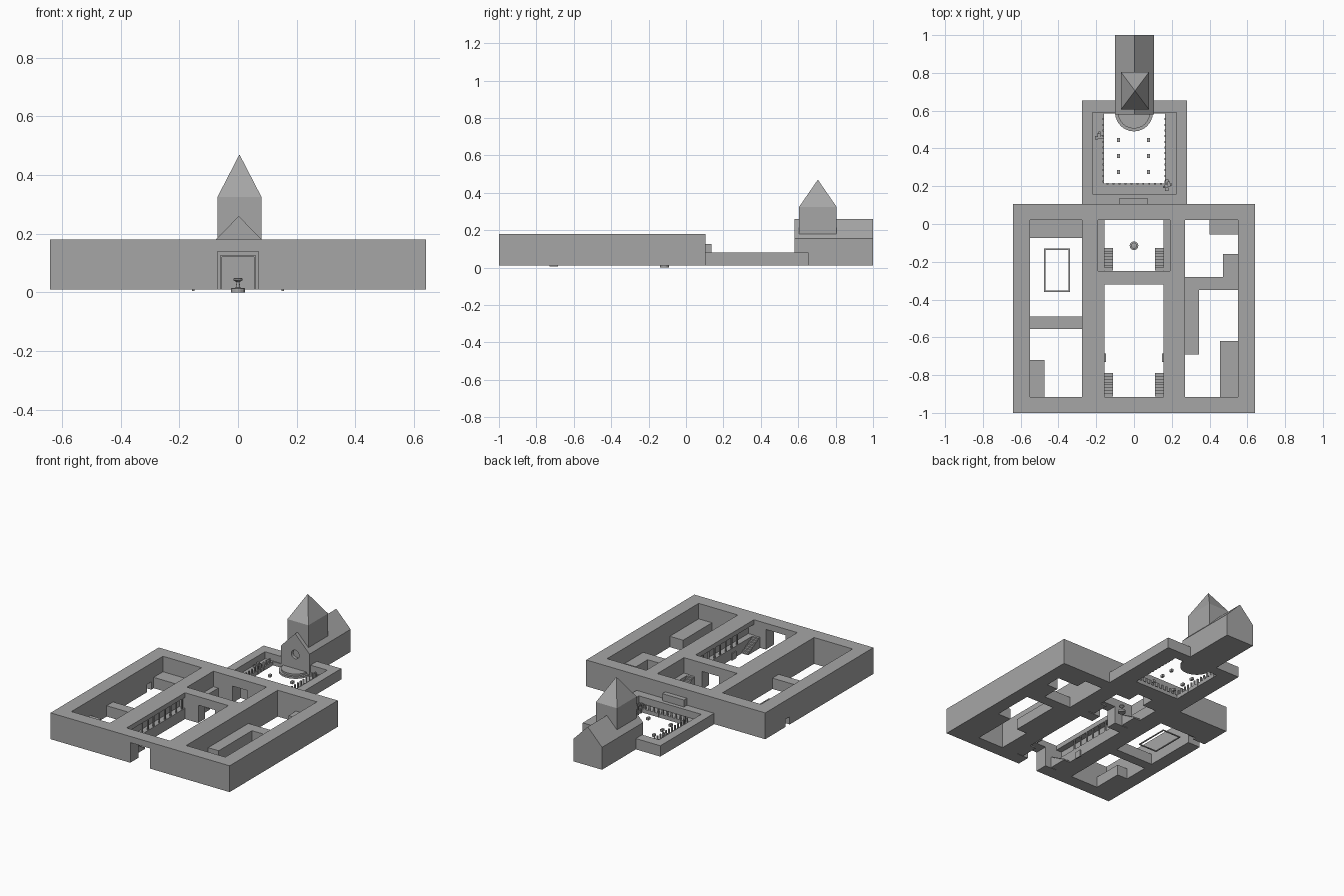
import bpy
import bmesh
import math
import random
from mathutils import Vector

old = bpy.data.objects.get("Cube")
if old:
    bpy.data.objects.remove(old, do_unlink=True)

random.seed(4)
G = 0.01  # ground level

# One stone colour for everything
stone = bpy.data.materials.new("grey stone")
stone.use_nodes = True
stone.diffuse_color = (0.38, 0.38, 0.38, 1)
stone.node_tree.nodes["Principled BSDF"].inputs["Base Color"].default_value = (0.38, 0.38, 0.38, 1)


def finish(name, bm):
    bmesh.ops.recalc_face_normals(bm, faces=bm.faces)
    mesh = bpy.data.meshes.new(name)
    bm.to_mesh(mesh)
    bm.free()
    mesh.materials.append(stone)
    obj = bpy.data.objects.new(name, mesh)
    bpy.context.collection.objects.link(obj)
    return obj


def add_box(bm, x, y, z):
    verts = bmesh.ops.create_cube(bm, size=1)["verts"]
    for v in verts:
        v.co = Vector([(r[0] + r[1]) / 2 + c * (r[1] - r[0]) for c, r in zip(v.co, (x, y, z))])


def box(name, x, y, z):
    bm = bmesh.new()
    add_box(bm, x, y, z)
    return finish(name, bm)


def prism(name, points, to_start, offset):
    """Extrude a flat outline along a vector."""
    bm = bmesh.new()
    face = bm.faces.new([bm.verts.new(to_start(*p)) for p in points])
    out = bmesh.ops.extrude_face_region(bm, geom=[face])["geom"]
    bmesh.ops.translate(bm, vec=offset, verts=[g for g in out if isinstance(g, bmesh.types.BMVert)])
    return finish(name, bm)


def lathe(name, profile, centre, steps=16):
    """Stack of rings given as (radius, height)."""
    bm = bmesh.new()
    verts = [bm.verts.new((r, 0, z)) for r, z in profile]
    edges = [bm.edges.new(pair) for pair in zip(verts, verts[1:])]
    bmesh.ops.spin(bm, geom=verts + edges, axis=(0, 0, 1), cent=(0, 0, 0),
                   steps=steps, angle=math.tau, use_duplicate=False)
    bmesh.ops.remove_doubles(bm, verts=bm.verts, dist=0.0002)
    bmesh.ops.translate(bm, vec=(*centre, 0), verts=bm.verts)
    return finish(name, bm)


def carve(obj, cutter):
    """Subtract a cutter, then throw it away."""
    mod = obj.modifiers.new("cut", "BOOLEAN")
    mod.operation = "DIFFERENCE"
    mod.solver = "EXACT"
    mod.object = cutter
    cutter.hide_render = True
    deps = bpy.context.evaluated_depsgraph_get()
    mesh = bpy.data.meshes.new_from_object(obj.evaluated_get(deps))
    obj.modifiers.clear()
    obj.data = mesh
    bpy.data.objects.remove(cutter, do_unlink=True)


# Main enclosure: one block with rooms, courts, galleries and gates cut out
main = box("main_building", (-0.64, 0.64), (-1, 0.105), (G, 0.18))
through = (-0.1, 0.3)
voids = [
    ((-0.55, -0.275), (-0.915, 0.02), through),     # right room
    ((0.27, 0.55), (-0.915, 0.02), through),        # left room
    ((-0.155, 0.155), (-0.915, -0.32), through),    # front court
    ((-0.155, 0.155), (-0.25, 0.02), through),      # rear court
    ((-0.19, 0.19), (-0.25, 0.02), (0.08, 0.3)),    # rear court ledge
    ((-0.195, -0.15), (-0.915, -0.32), (0.08, 0.15)),
    ((0.15, 0.195), (-0.915, -0.32), (0.08, 0.15)),
    ((-0.07, 0.07), (-1.1, -0.9), (-0.1, 0.14)),    # front gate
    ((-0.06, 0.06), (-0.33, -0.24), (-0.1, 0.125)), # middle passage
    ((-0.055, 0.055), (0.0, 0.12), (-0.1, 0.12)),   # rear passage
    ((-0.7, -0.54), (-0.145, -0.1), (-0.1, 0.06)),  # side door
]
for v in voids:
    carve(main, box("cutter", *v))

# Low inner buildings standing in the side rooms
low_blocks = {
    "right_rear_block": ((-0.55, -0.275), (-0.075, 0.02)),
    "right_cross_block": ((-0.55, -0.275), (-0.555, -0.49)),
    "right_front_block": ((-0.55, -0.475), (-0.915, -0.72)),
    "left_rear_block": ((0.4, 0.55), (-0.055, 0.02)),
    "left_side_block": ((0.47, 0.55), (-0.28, -0.16)),
    "left_cross_block": ((0.27, 0.55), (-0.35, -0.28)),
    "left_inner_block": ((0.27, 0.345), (-0.69, -0.35)),
    "left_front_block": ((0.455, 0.55), (-0.915, -0.62)),
}
for name, (x, y) in low_blocks.items():
    box(name, x, y, (G, 0.08))

# Pool rim
pool = box("pool_rim", (-0.476, -0.34), (-0.36, -0.13), (G, 0.016))
carve(pool, box("cutter", (-0.469, -0.347), (-0.353, -0.137), through))

# Stairs in both courts, climbing to the ledges
for side, sign in (("left", 1), ("right", -1)):
    x = sorted((sign * 0.11, sign * 0.157))
    for court, y0, y1 in (("front", -0.79, -0.912), ("rear", -0.128, -0.245)):
        n = 8
        outline = [(y1, G)]
        outline.append((y0, G))
        for i in range(n):
            z = G + 0.07 * (i + 1) / n
            outline.append((y0 + (y1 - y0) * i / n, z))
            outline.append((y0 + (y1 - y0) * (i + 1) / n, z))
        prism(f"{side}_{court}_stairs", outline, lambda y, z: (x[0], y, z), (x[1] - x[0], 0, 0))
    sx = sorted((sign * 0.149, sign * 0.157))
    box(f"{side}_doorstep", sx, (-0.73, -0.685), (0.005, 0.05))
    # Gallery posts under the wing roof
    bm = bmesh.new()
    px = sorted((sign * 0.156, sign * 0.164))
    for i in range(8):
        y = -0.75 + i * 0.058
        add_box(bm, px, (y - 0.004, y + 0.004), (0.08, 0.15))
    finish(f"{side}_gallery_posts", bm)

# Fountain
lathe("fountain", [(0, 0), (0.023, 0), (0.023, 0.014), (0.008, 0.016), (0.005, 0.035),
                   (0.016, 0.042), (0.016, 0.048), (0, 0.05)], (0, -0.115))

# Rear cloister: low wall around a sunken walk, open in the middle
cloister = box("cloister", (-0.275, 0.28), (0.105, 0.655), (G, 0.08))
carve(cloister, box("cutter", (-0.22, 0.225), (0.16, 0.59), (0.035, 0.2)))
carve(cloister, box("cutter", (-0.16, 0.165), (0.215, 0.585), through))
bm = bmesh.new()
for i in range(12):
    y = 0.225 + i * 0.03
    for x in (-0.163, 0.165):
        add_box(bm, (x - 0.004, x + 0.004), (y - 0.005, y + 0.005), (G, 0.065))
for i in range(10):
    x = -0.14 + i * 0.0315
    add_box(bm, (x - 0.005, x + 0.005), (0.208, 0.216), (G, 0.065))
finish("cloister_columns", bm)
box("rear_portal", (-0.08, 0.075), (0.105, 0.135), (0.08, 0.125))

# Stone seats in the cloister garden
for i, y in enumerate((0.275, 0.36, 0.445)):
    for side, x in (("right", -0.083), ("left", 0.077)):
        box(f"{side}_seat_{i + 1}", (x - 0.008, x + 0.008), (y - 0.011, y + 0.011), (G, 0.025))

# Rubble heaps on the walk
for name, cx, cy in (("right_rubble", -0.185, 0.47), ("left_rubble", 0.18, 0.205)):
    bm = bmesh.new()
    for i in range(14):
        a, r, s = random.uniform(0, math.tau), random.uniform(0, 0.025), random.uniform(0.005, 0.009)
        x, y, z = cx + r * math.cos(a), cy + r * math.sin(a), 0.068 - r
        add_box(bm, (x - s, x + s), (y - s, y + s), (0.034, z))
    finish(name, bm)

# Half-round chapel steps
for i, (r, top) in enumerate(((0.1, 0.022), (0.085, 0.034))):
    arc = [(r * math.cos(math.pi * k / 12), 0.59 - r * math.sin(math.pi * k / 12)) for k in range(13)]
    prism(f"chapel_step_{i + 1}", arc, lambda x, y: (x, y, G), (0, 0, top - G))

# Chapel nave with gable roof and a round window
nave = prism("chapel_nave", [(-0.1, G), (0.105, G), (0.105, 0.155), (0.0025, 0.26), (-0.1, 0.155)],
             lambda x, z: (x, 0.58, z), (0, 0.42, 0))
disc = [(0.0025 + 0.028 * math.cos(math.tau * k / 16), 0.125 + 0.028 * math.sin(math.tau * k / 16))
        for k in range(16)]
carve(nave, prism("cutter", disc, lambda x, z: (x, 0.55, z), (0, 0.05, 0)))

# Tower and spire
box("tower", (-0.07, 0.08), (0.605, 0.805), (0.15, 0.325))
bm = bmesh.new()
base = [bm.verts.new((x, y, 0.325)) for x, y in ((-0.07, 0.605), (0.08, 0.605), (0.08, 0.805), (-0.07, 0.805))]
tip = bm.verts.new((0.005, 0.705, 0.47))
bm.faces.new(base)
for a, b in zip(base, base[1:] + base[:1]):
    bm.faces.new((a, b, tip))
finish("tower_spire", bm)
